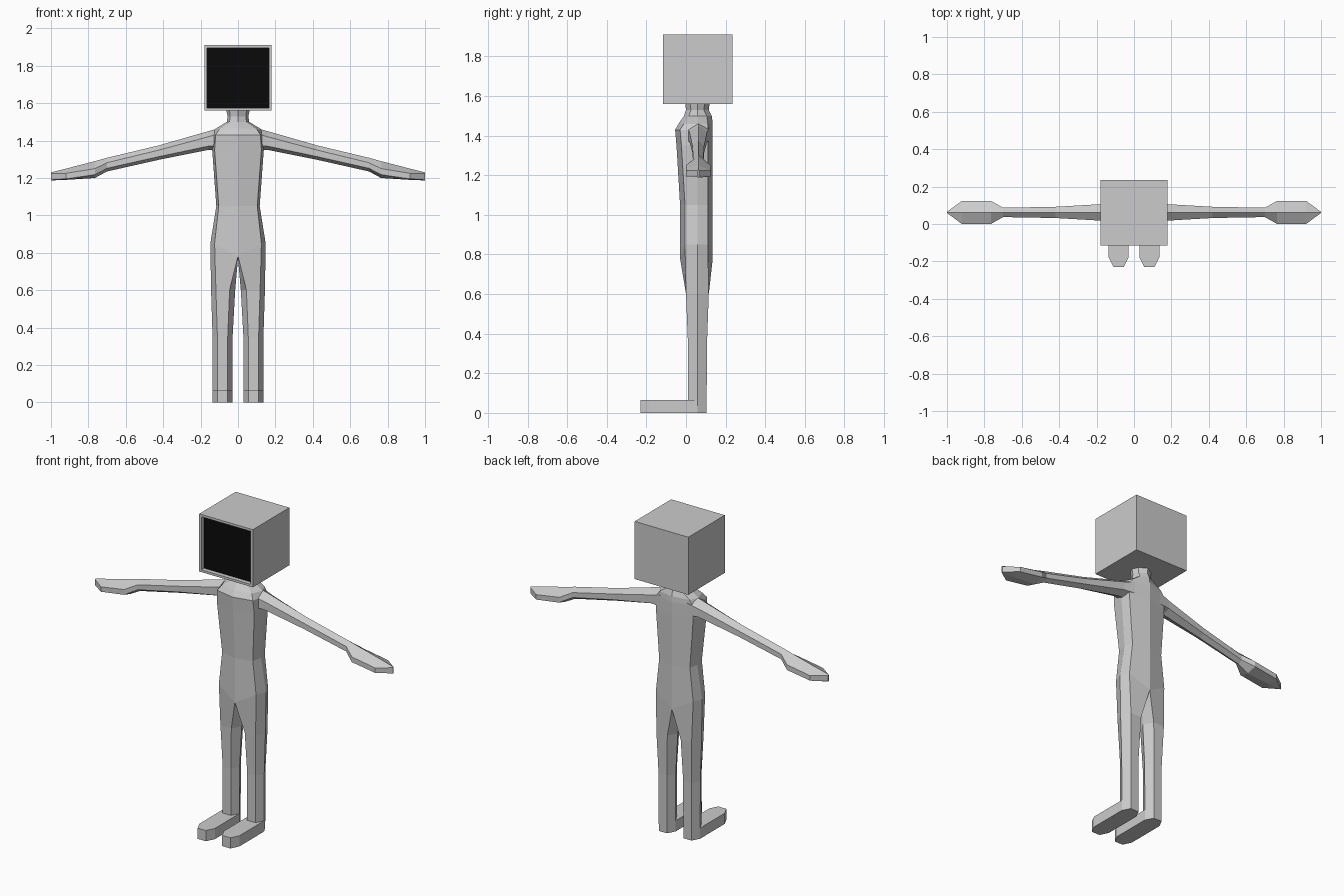
import bpy, bmesh

cube = bpy.data.objects.get("Cube")
if cube:
    bpy.data.objects.remove(cube)


def material(name, value):
    m = bpy.data.materials.new(name)
    m.use_nodes = True
    colour = (value, value, value, 1)
    m.diffuse_color = colour
    m.node_tree.nodes["Principled BSDF"].inputs["Base Color"].default_value = colour
    return m


GREY = material("light grey", 0.6)
BLACK = material("screen black", 0.003)
MID = 0.057  # depth of the body's centre plane


def finish(name, bm, mats, mirrored=True):
    bmesh.ops.recalc_face_normals(bm, faces=bm.faces)
    me = bpy.data.meshes.new(name)
    bm.to_mesh(me)
    bm.free()
    ob = bpy.data.objects.new(name, me)
    bpy.context.collection.objects.link(ob)
    for m in mats:
        me.materials.append(m)
    if mirrored:
        ob.modifiers.new("mirror", 'MIRROR').use_mirror_merge = True
    return ob


def loft(name, rings, closed=True, cap_start=False, cap_end=True):
    """Skin a list of equal-length point rings."""
    bm = bmesh.new()
    rows = [[bm.verts.new(p) for p in ring] for ring in rings]
    n = len(rows[0])
    for a, b in zip(rows, rows[1:]):
        for i in range(n if closed else n - 1):
            j = (i + 1) % n
            bm.faces.new((a[i], a[j], b[j], b[i]))
    if cap_start:
        bm.faces.new(rows[0])
    if cap_end:
        bm.faces.new(rows[-1])
    return finish(name, bm, [GREY])


# Torso and neck: half rings from the front centre round to the back centre
def torso_ring(z, centre_z, corner, side, front, back, bow=0.025):
    return [(0, front, centre_z), (corner, front + bow, z), (side, MID, z),
            (corner, back - bow, z), (0, back, centre_z)]


hips = torso_ring(0.85, 0.78, 0.125, 0.148, -0.03, 0.135)
loft("torso", [
    hips,
    torso_ring(1.05, 1.05, 0.103, 0.116, -0.03, 0.135),
    torso_ring(1.35, 1.35, 0.125, 0.138, -0.048, 0.135),
    torso_ring(1.43, 1.43, 0.12, 0.135, -0.055, 0.135),
    torso_ring(1.46, 1.465, 0.1, 0.125, -0.035, 0.135),
    torso_ring(1.5, 1.5, 0.045, 0.06, -0.01, 0.13),
    torso_ring(1.53, 1.53, 0.042, 0.055, 0.0, 0.115),
    torso_ring(1.57, 1.57, 0.046, 0.065, -0.005, 0.12),
], closed=False, cap_end=False)


# Legs: six-sided, growing out of the hip ring and the crotch
def leg_ring(z, inner, front_in, front_out, outer, front, back):
    return [(front_in, front, z), (front_out, front, z), (outer, MID, z),
            (front_out, back, z), (front_in, back, z), (inner, MID, z)]


loft("leg", [
    hips + [(0, MID, 0.77)],
    leg_ring(0.6, 0.015, 0.045, 0.118, 0.144, 0.0, 0.115),
    leg_ring(0.35, 0.029, 0.055, 0.11, 0.136, 0.01, 0.106),
    leg_ring(0, 0.03, 0.055, 0.11, 0.135, 0.01, 0.104),
])

# Feet: flat blocks with clipped toes
sole = [(0.03, MID), (0.03, -0.18), (0.055, -0.23),
        (0.11, -0.23), (0.135, -0.18), (0.135, MID)]
loft("foot", [[(x, y, z) for x, y in sole] for z in (0, 0.065)], cap_start=True)


# Arms: ridged top, upright sides and shallow underside, ending in a flat mitten
def arm_ring(x, half, top, upper, lower, bottom):
    return [(x, 0.062, top), (x, 0.062 + half, upper), (x, 0.062 + half, lower),
            (x, 0.062, bottom), (x, 0.062 - half, lower), (x, 0.062 - half, upper)]


loft("arm", [
    arm_ring(0.09, 0.055, 1.47, 1.44, 1.37, 1.35),
    arm_ring(0.16, 0.045, 1.45, 1.42, 1.37, 1.35),
    arm_ring(0.42, 0.03, 1.375, 1.35, 1.315, 1.298),
    arm_ring(0.70, 0.025, 1.308, 1.282, 1.252, 1.235),
    arm_ring(0.765, 0.062, 1.29, 1.25, 1.218, 1.2),
    arm_ring(0.92, 0.062, 1.25, 1.225, 1.195, 1.19),
    arm_ring(1.0, 0.003, 1.23, 1.225, 1.19, 1.187),
], cap_start=True)

# Head: box with a recessed screen on the front
bm = bmesh.new()
bmesh.ops.create_cube(bm, size=1)
for v in bm.verts:
    v.co.x *= 0.36
    v.co.y = v.co.y * 0.35 + 0.06
    v.co.z = v.co.z * 0.35 + 1.735
bm.normal_update()
screen = min(bm.faces, key=lambda f: f.calc_center_median().y)
bmesh.ops.inset_individual(bm, faces=[screen], thickness=0.02)
rim = bmesh.ops.inset_individual(bm, faces=[screen], thickness=0.0005)
for v in screen.verts:
    v.co.y += 0.025
screen.material_index = 1
finish("box_head", bm, [GREY, BLACK], mirrored=False)
